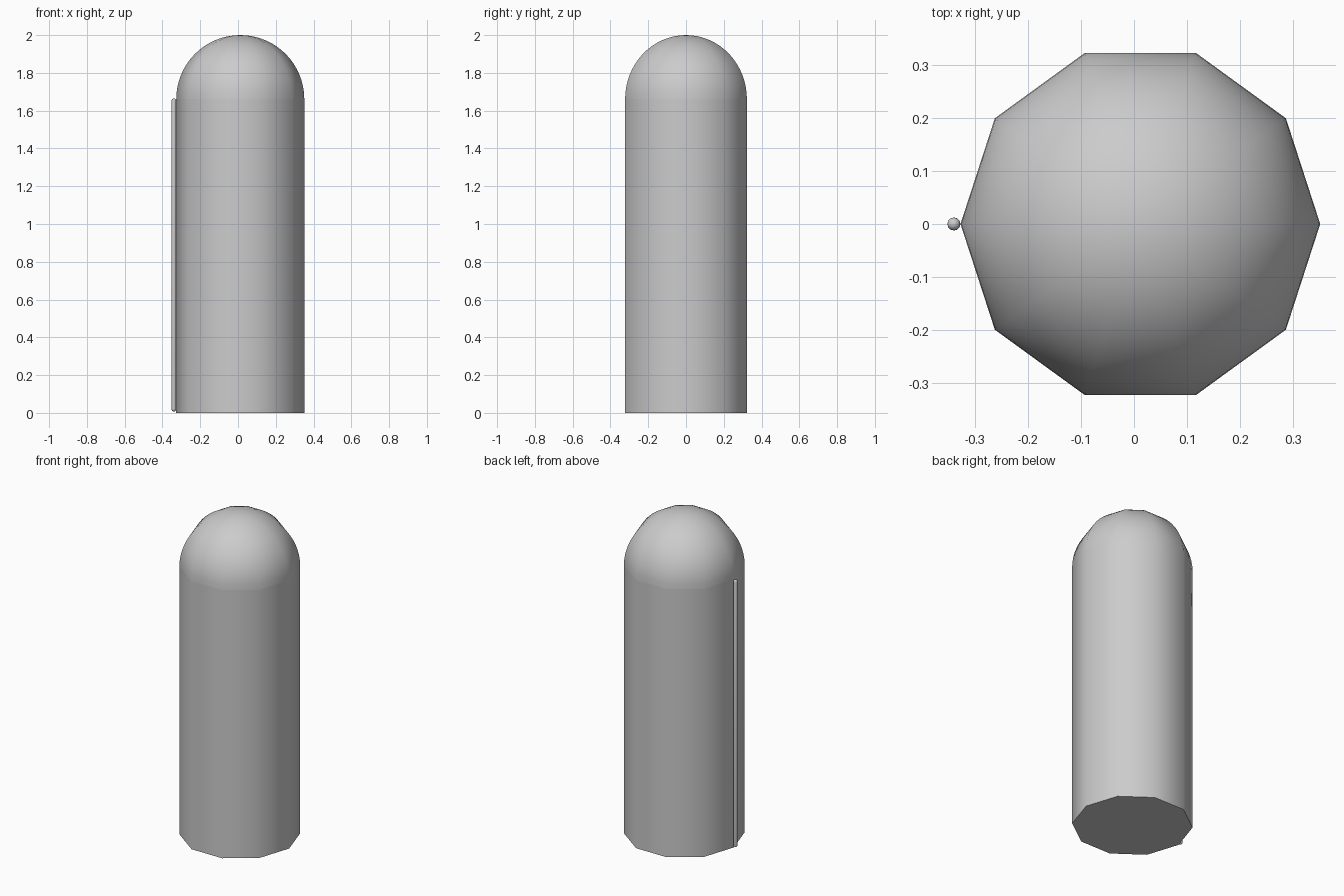
import bpy, bmesh, math

if "Cube" in bpy.data.objects:
    bpy.data.objects.remove(bpy.data.objects["Cube"])

SIDES = 10


def lathe(name, profile, sides, location):
    """Revolve (radius, height) points around z; a zero radius closes the end."""
    bm = bmesh.new()
    rings = []
    for r, z in profile:
        if r < 1e-6:
            rings.append([bm.verts.new((0, 0, z))])
        else:
            rings.append([bm.verts.new((r * math.cos(math.tau * i / sides),
                                        r * math.sin(math.tau * i / sides), z))
                          for i in range(sides)])
    for low, high in zip(rings, rings[1:]):
        for i in range(sides):
            j = (i + 1) % sides
            if len(high) == 1:
                bm.faces.new((low[i], low[j], high[0]))
            elif len(low) == 1:
                bm.faces.new((low[0], high[j], high[i]))
            else:
                bm.faces.new((low[i], low[j], high[j], high[i]))
    if len(rings[0]) > 1:
        bm.faces.new(rings[0][::-1])
    bmesh.ops.recalc_face_normals(bm, faces=bm.faces)
    mesh = bpy.data.meshes.new(name)
    bm.to_mesh(mesh)
    bm.free()
    obj = bpy.data.objects.new(name, mesh)
    obj.location = location
    bpy.context.collection.objects.link(obj)
    bpy.ops.object.select_all(action='DESELECT')
    obj.select_set(True)
    bpy.context.view_layer.objects.active = obj
    bpy.ops.object.shade_smooth_by_angle(angle=math.radians(40))
    return obj


def arc(radius, base, start, end, steps):
    """Quarter-circle style profile between two elevation angles."""
    pts = []
    for k in range(steps + 1):
        a = math.radians(start + (end - start) * k / steps)
        pts.append((radius * math.cos(a), base + radius * math.sin(a)))
    return pts


R = 0.339          # body radius
SHOULDER = 2 - R   # height where the dome begins

# Ten-sided upright body
lathe("body", [(R, 0), (R, SHOULDER), (0, SHOULDER)], SIDES, (0.012, 0, 0))

# Rounded cap on the body
lathe("dome", arc(R, SHOULDER, 0, 90, 16), SIDES, (0.012, 0, 0))

# Thin round-ended rod running up the left side
r = 0.0123
lathe("side_rod",
      arc(r, 0.02, -90, 0, 4) + arc(r, 1.652, 0, 90, 4),
      12, (-0.3395, 0, 0))
